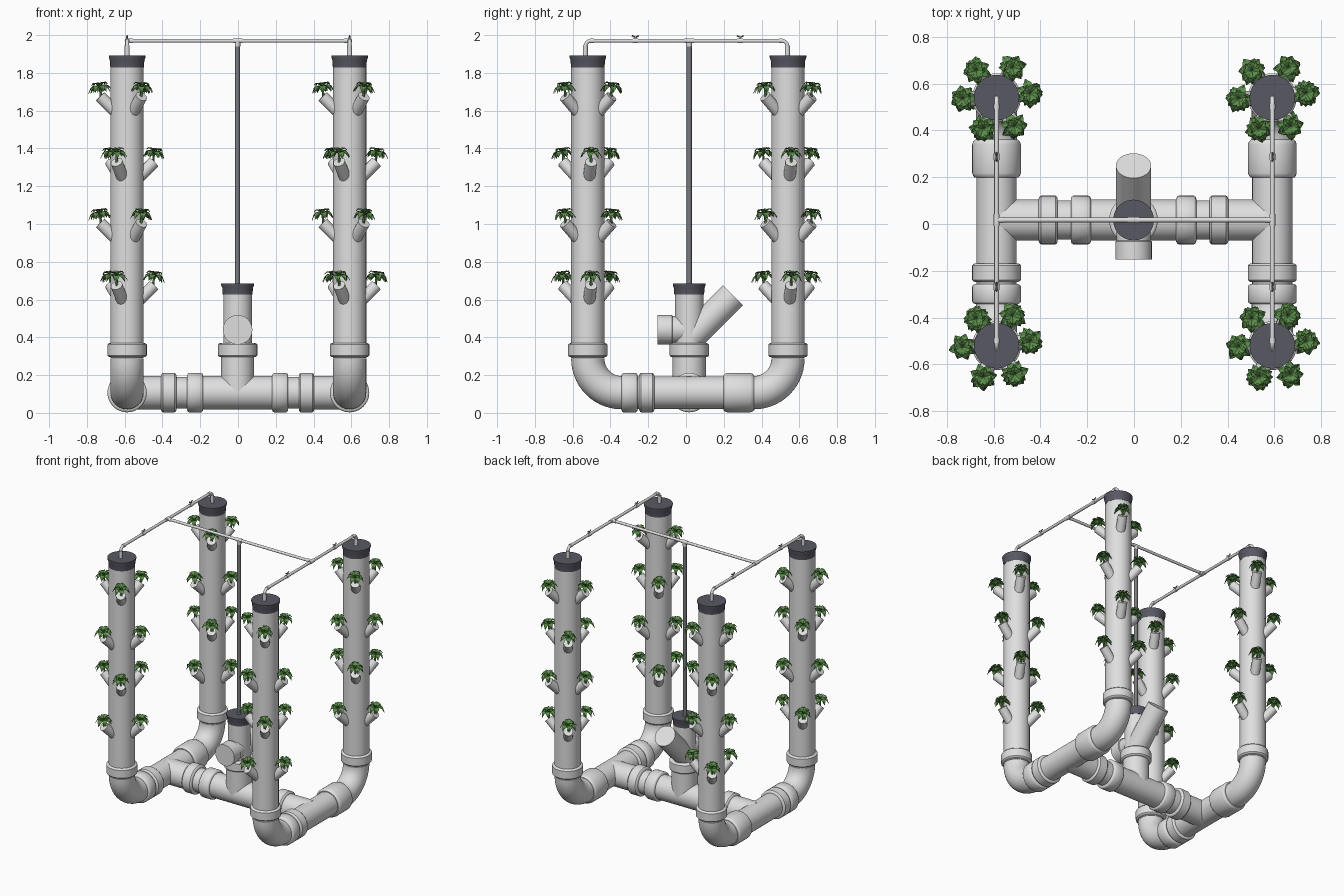
import bpy, bmesh, math, random
from mathutils import Vector as V, Matrix

if "Cube" in bpy.data.objects:
    bpy.data.objects.remove(bpy.data.objects["Cube"])

random.seed(4)


def material(name, rgb):
    m = bpy.data.materials.new(name)
    m.diffuse_color = (*rgb, 1)
    m.use_nodes = True
    m.node_tree.nodes["Principled BSDF"].inputs["Base Color"].default_value = m.diffuse_color
    return m


PIPE = material("pale_grey_plastic", (0.74, 0.74, 0.74))
CAP = material("dark_grey_rubber", (0.098, 0.098, 0.125))
POLE = material("mid_grey", (0.2, 0.205, 0.22))
LEAF = material("leaf_green", (0.105, 0.27, 0.068))


def finish(name, mesh, mat, angle=35):
    mesh.materials.append(mat)
    mesh.shade_smooth()
    mesh.set_sharp_from_angle(angle=math.radians(angle))
    ob = bpy.data.objects.new(name, mesh)
    bpy.context.collection.objects.link(ob)
    return ob


def loft(name, rings, u, mat, seg):
    """Closed skin over circles given as (centre, direction, radius)."""
    bm = bmesh.new()
    loops = []
    for c, d, r in rings:
        v = d.cross(u)
        loops.append([bm.verts.new(c + r * (math.cos(a) * u + math.sin(a) * v))
                      for a in (2 * math.pi * i / seg for i in range(seg))])
    for p, q in zip(loops, loops[1:]):
        for i in range(seg):
            j = (i + 1) % seg
            bm.faces.new((p[i], p[j], q[j], q[i]))
    bm.faces.new(loops[0])
    bm.faces.new(loops[-1])
    bmesh.ops.recalc_face_normals(bm, faces=bm.faces)
    me = bpy.data.meshes.new(name)
    bm.to_mesh(me)
    bm.free()
    return finish(name, me, mat)


def turned(name, a, b, profile, mat=PIPE, seg=40):
    """Straight turned part from a to b; profile is (fraction, radius)."""
    a, b = V(a), V(b)
    d = (b - a).normalized()
    return loft(name, [(a.lerp(b, t), d, r) for t, r in profile],
                d.orthogonal().normalized(), mat, seg)


def pipe(name, a, b, r, mat=PIPE, seg=40):
    return turned(name, a, b, [(0, r), (1, r)], mat, seg)


def collar(name, a, b, r=0.104):
    return turned(name, a, b, [(0, r - .012), (.05, r - .004), (.12, r), (.88, r), (.95, r - .004), (1, r - .012)])


def arc(centre, r, rad, a0, a1, n, x):
    """Rings on an arc in the y-z plane, angles in degrees."""
    out = []
    for i in range(n + 1):
        t = math.radians(a0 + (a1 - a0) * i / n)
        s = 1 if a1 > a0 else -1
        out.append((V((x, centre[0] + r * math.cos(t), centre[1] + r * math.sin(t))),
                    V((0, -math.sin(t), math.cos(t))) * s, rad))
    return out


# Shared dimensions
CX, CY, ZP, R = -0.002, 0.017, 0.107, 0.088
TX = (-0.587, 0.591)
TY = (-0.52, 0.54)
BEND = 0.18
X = V((1, 0, 0))


# Plant: two rosettes of arched leaves on a short stem
def plant_mesh():
    bm = bmesh.new()
    bmesh.ops.create_cone(bm, cap_ends=True, segments=6, radius1=.008, radius2=.005, depth=.05,
                          matrix=Matrix.Translation((0, 0, -.018)))
    widths = (.12, .7, 1, .72, 0.05)
    for count, length, half, lift, turn in ((7, .062, .021, (0, .014, .018, .007, -.018), 0),
                                            (5, .042, .015, (.004, .022, .031, .032, .022), .4)):
        for k in range(count):
            rot = Matrix.Rotation(2 * math.pi * k / count + turn + random.uniform(-.15, .15), 3, 'Z')
            ln = length * random.uniform(.88, 1.08)
            rows = [[bm.verts.new(rot @ V((ln * i / 4, s * half * w, z + .005 * abs(s))))
                     for s in (-1, 0, 1)] for i, (w, z) in enumerate(zip(widths, lift))]
            for p, q in zip(rows, rows[1:]):
                for i in (0, 1):
                    bm.faces.new((p[i], q[i], q[i + 1], p[i + 1]))
    me = bpy.data.meshes.new("plant")
    bm.to_mesh(me)
    bm.free()
    me.materials.append(LEAF)
    return me


PLANT = plant_mesh()

for x in TX:
    for y in TY:
        s = 1 if y > 0 else -1
        # Tower column with foot collar, cap and bottom elbow
        pipe("tower", (x, y, .29), (x, y, 1.84), R)
        collar("tower_collar", (x, y, .295), (x, y, .37))
        turned("tower_cap", (x, y, 1.828), (x, y, 1.893),
               [(0, .089), (.55, .091), (.85, .097), (1, .097)], CAP)
        c = (y - s * BEND, ZP + BEND)
        loft("elbow", arc(c, BEND, R, -90, 0 if s > 0 else -180, 14, x), X, PIPE, 40)

        # Planting spouts, alternating directions per level
        for lvl, z in enumerate((1.675, 1.328, 1.005, .675)):
            for k in range(3):
                a = math.radians((62 if lvl % 2 == 0 else 7) + 120 * k)
                d = V((math.cos(a), math.sin(a), 0))
                end = V((x, y, z)) + .143 * d
                pipe("planting_spout", end - .095 * (d + V((0, 0, 1))), end, .032, seg=20)
                ob = bpy.data.objects.new("plant", PLANT)
                bpy.context.collection.objects.link(ob)
                ob.location = end + V((0, 0, .038))
                tilt = Matrix.Rotation(.12, 4, V((-d.y, d.x, 0)))
                ob.rotation_euler = (tilt @ Matrix.Rotation(random.uniform(0, 6.28), 4, 'Z')).to_euler()

    # Lower side pipe with its couplings
    pipe("side_pipe", (x, TY[0] + BEND, ZP), (x, TY[1] - BEND, ZP), R - .002)
    collar("side_collar", (x, -.342, ZP), (x, -.256, ZP))
    collar("side_collar", (x, -.248, ZP), (x, -.168, ZP))
    collar("side_coupling", (x, .198, ZP), (x, .36, ZP))

    # Watering side pipe, bent down into both towers
    b, zt, r = .03, 1.97, .010
    y0, y1 = TY[0] - .013, TY[1] - .003
    down = V((0, 0, -1))
    rings = [(V((x, y0, 1.88)), -down, r)]
    rings += arc((y0 + b, zt - b), b, r, 180, 90, 6, x)
    rings += arc((y1 - b, zt - b), b, r, 90, 0, 6, x)
    rings.append((V((x, y1, 1.88)), down, r))
    # Reverse-running arcs keep one consistent travel direction
    loft("watering_side_pipe", rings, X, PIPE, 14)
    for y, s in ((y0, 1), (y1, -1)):
        pipe("drop_fitting", (x, y, 1.885), (x, y, 1.945), .013, seg=16)
        pipe("bend_fitting", (x, y + s * .025, zt), (x, y + s * .045, zt), .013, seg=16)
    pipe("watering_tee", (x, CY - .025, zt), (x, CY + .025, zt), .013, seg=16)

    # Valves with small wing handles
    for y in (CY - .285, CY + .27):
        pipe("valve_body", (x, y - .014, zt), (x, y + .014, zt), .013, seg=16)
        pipe("valve_stem", (x, y, zt), (x, y, 1.992), .005, seg=10)
        for s in (-1, 1):
            pipe("valve_wing", (x, y, 1.988), (x, y + s * .018, 1.997), .004, POLE, 8)

# Base cross pipe with couplings
pipe("cross_pipe", (TX[0], CY, ZP), (TX[1], CY, ZP), R - .004)
for s in (-1, 1):
    for a, b in ((.182, .268), (.324, .405)):
        collar("cross_collar", (CX + s * a, CY, ZP), (CX + s * b, CY, ZP))
    tx = TX[0] if s < 0 else TX[1]
    pipe("cross_tee_branch", (tx, CY, ZP), (CX + s * .40, CY, ZP), R)
pipe("centre_tee_body", (CX - .19, CY, ZP), (CX + .19, CY, ZP), R)

# Centre riser, filler branch and side outlet
pipe("centre_tee_neck", (CX, CY, ZP), (CX, CY, .30), R)
collar("centre_collar", (CX, CY, .295), (CX, CY, .37))
pipe("centre_riser", (CX, CY, .36), (CX, CY, .64), .076)
turned("centre_cap", (CX, CY, .627), (CX, CY, .685),
       [(0, .079), (.6, .081), (.85, .087), (1, .087)], CAP)
turned("side_outlet", (CX, CY, .44), (CX, -.152, .44),
       [(0, .072), (.52, .072), (.54, .078), (1, .078)])
pipe("filler_branch", (CX, CY, .39), (CX, .249, .622), .075)

# Feed pole and top cross pipe
pipe("feed_pole", (CX, CY, .68), (CX, CY, 1.955), .0135, POLE, 16)
pipe("feed_tee_neck", (CX, CY, 1.94), (CX, CY, 1.97), .014, seg=16)
pipe("feed_tee", (CX - .025, CY, 1.97), (CX + .025, CY, 1.97), .013, seg=16)
pipe("watering_cross_pipe", (TX[0], CY, 1.97), (TX[1], CY, 1.97), .010, seg=14)
for x, s in zip(TX, (1, -1)):
    pipe("watering_tee_branch", (x, CY, 1.97), (x + s * .03, CY, 1.97), .013, seg=16)
